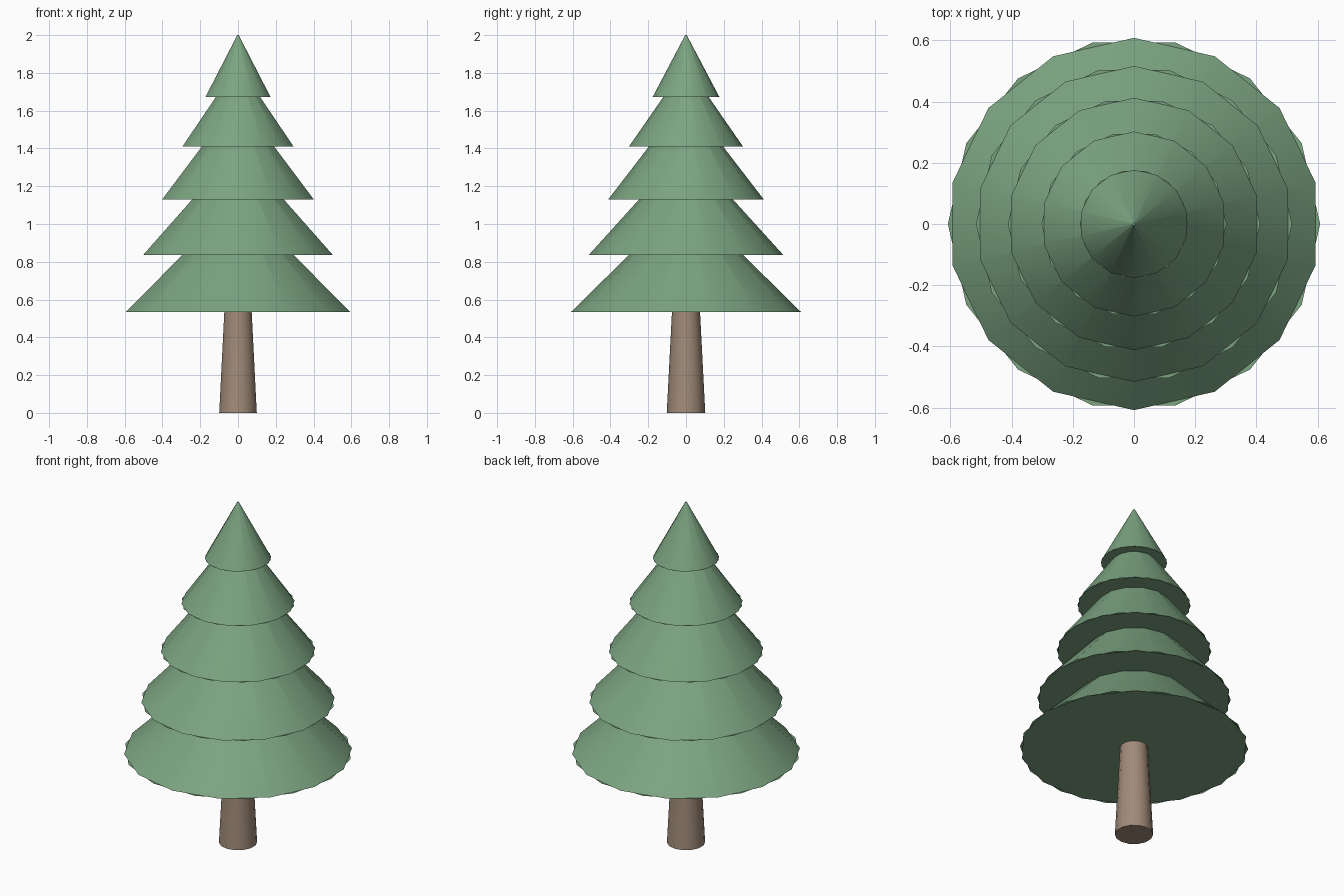
import bpy
import bmesh
import math
from mathutils import Matrix

SIDES = 14

if "Cube" in bpy.data.objects:
    bpy.data.objects.remove(bpy.data.objects["Cube"], do_unlink=True)


def make_material(name, rgb):
    mat = bpy.data.materials.new(name)
    mat.use_nodes = True
    colour = (*rgb, 1.0)
    mat.diffuse_color = colour
    mat.node_tree.nodes["Principled BSDF"].inputs["Base Color"].default_value = colour
    return mat


def finish(name, bm, mat):
    mesh = bpy.data.meshes.new(name)
    bm.to_mesh(mesh)
    bm.free()
    mesh.materials.append(mat)
    obj = bpy.data.objects.new(name, mesh)
    bpy.context.collection.objects.link(obj)
    bpy.ops.object.select_all(action="DESELECT")
    obj.select_set(True)
    bpy.context.view_layer.objects.active = obj
    bpy.ops.object.shade_smooth_by_angle(angle=math.radians(35))
    return obj


def add_cone(bm, r_low, r_high, z_low, z_high, caps):
    bmesh.ops.create_cone(
        bm, cap_ends=caps, segments=SIDES, radius1=r_low, radius2=r_high,
        depth=z_high - z_low,
        matrix=Matrix.Translation((0, 0, (z_low + z_high) / 2)))


def add_disc(bm, radius, z):
    # Underside, turned a quarter so its corners stick out between the cone's
    turn = Matrix.Rotation(math.pi / 2, 4, "Z")
    disc = bmesh.ops.create_circle(
        bm, cap_ends=True, segments=SIDES, radius=radius,
        matrix=Matrix.Translation((0, 0, z)) @ turn)
    face = disc["verts"][0].link_faces[0]
    face.normal_update()
    if face.normal.z > 0:
        face.normal_flip()


needle_green = make_material("needle_green", (0.20, 0.37, 0.22))
bark_brown = make_material("bark_brown", (0.35, 0.255, 0.19))

# Tapered trunk
bm = bmesh.new()
add_cone(bm, 0.102, 0.073, 0.0, 0.56, True)
finish("trunk", bm, bark_brown)

# Branch tiers from lowest to highest: base radius, base height, tip height
tiers = [
    (0.608, 0.535, 1.13),
    (0.516, 0.835, 1.40),
    (0.412, 1.13, 1.66),
    (0.302, 1.41, 1.84),
    (0.177, 1.672, 2.0),
]
for number, (radius, base, tip) in enumerate(tiers, 1):
    bm = bmesh.new()
    add_cone(bm, radius, 0.004, base, tip, False)
    add_disc(bm, radius, base)
    finish(f"branch_tier_{number}", bm, needle_green)
